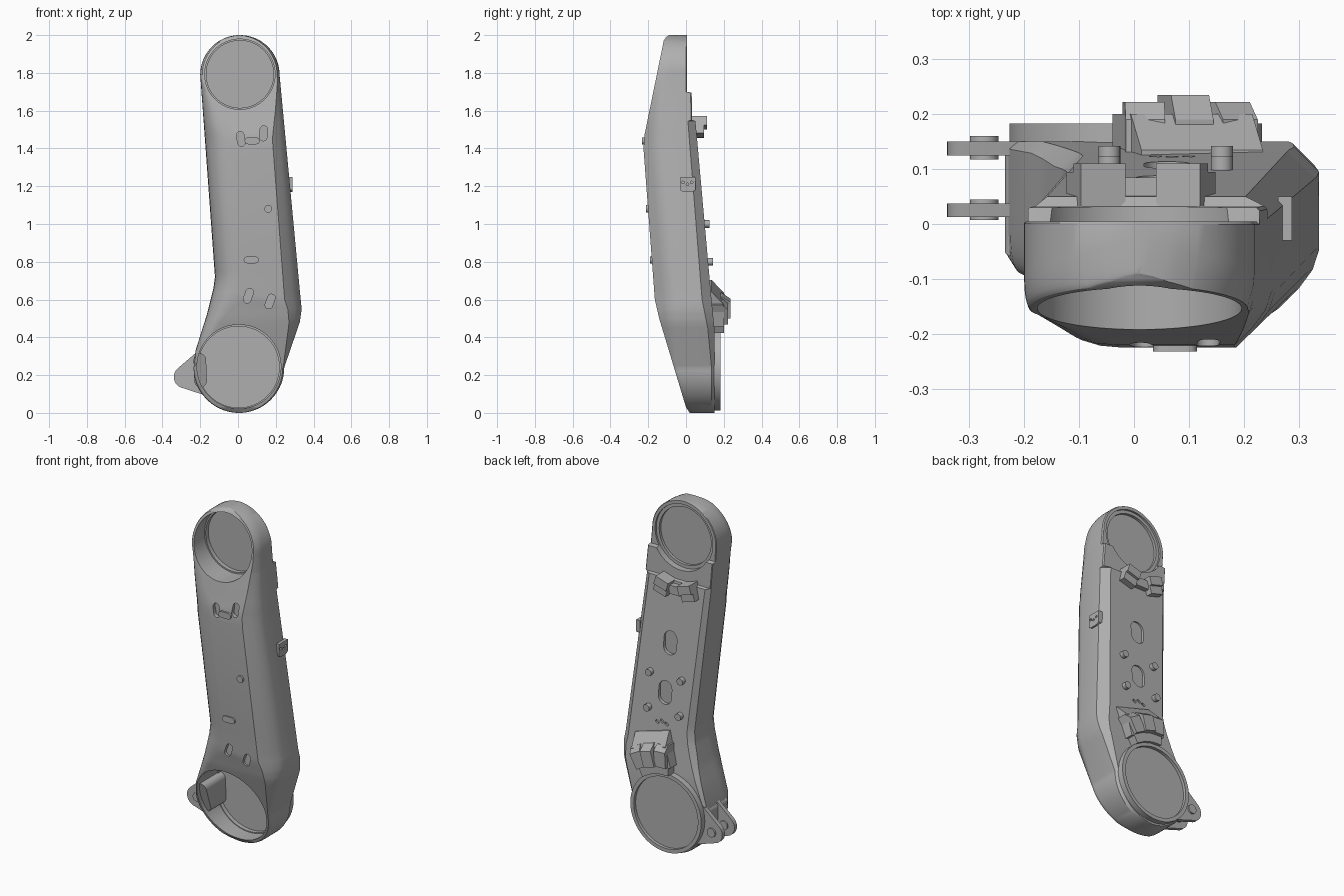
import bpy, bmesh
from math import sin, cos, pi, sqrt, radians
from mathutils import Vector

if "Cube" in bpy.data.objects:
    bpy.data.objects.remove(bpy.data.objects["Cube"])

grey = bpy.data.materials.new("mid_grey")
grey.use_nodes = True
grey.diffuse_color = (0.43, 0.43, 0.43, 1)
grey.node_tree.nodes["Principled BSDF"].inputs["Base Color"].default_value = (0.43, 0.43, 0.43, 1)


def loft(name, loops):
    """Skin a list of equal-length closed loops and cap both ends."""
    bm = bmesh.new()
    rows = [[bm.verts.new(p) for p in loop] for loop in loops]
    n = len(rows[0])
    for a, b in zip(rows, rows[1:]):
        for i in range(n):
            j = (i + 1) % n
            bm.faces.new((a[i], a[j], b[j], b[i]))
    bm.faces.new(rows[0])
    bm.faces.new(rows[-1])
    bmesh.ops.recalc_face_normals(bm, faces=bm.faces)
    mesh = bpy.data.meshes.new(name)
    bm.to_mesh(mesh)
    bm.free()
    mesh.materials.append(grey)
    obj = bpy.data.objects.new(name, mesh)
    bpy.context.collection.objects.link(obj)
    return obj


def plate(name, outline, y0, y1):
    return loft(name, [[(x, y, z) for x, z in outline] for y in (y0, y1)])


def disc(name, x, z, r, y0, y1, n=64):
    ring = [(x + r * cos(2 * pi * i / n), z + r * sin(2 * pi * i / n)) for i in range(n)]
    return plate(name, ring, y0, y1)


def slot(name, x, z, length, r, tilt, y0, y1):
    """Rounded slot; tilt is measured from the x axis in degrees."""
    t, h = radians(tilt), length / 2 - r
    ring = []
    for end in (0, 1):
        s = 1 - 2 * end
        for i in range(9):
            a = t - pi / 2 + pi * i / 8 + pi * end
            ring.append((x + s * h * cos(t) + r * cos(a), z + s * h * sin(t) + r * sin(a)))
    return plate(name, ring, y0, y1)


def cut(obj, cutter):
    mod = obj.modifiers.new("cut", 'BOOLEAN')
    mod.operation, mod.solver, mod.object = 'DIFFERENCE', 'EXACT', cutter
    bpy.context.view_layer.objects.active = obj
    bpy.ops.object.modifier_apply(modifier=mod.name)
    bpy.data.objects.remove(cutter)


def smooth(obj, angle=28):
    bpy.ops.object.select_all(action='DESELECT')
    obj.select_set(True)
    bpy.context.view_layer.objects.active = obj
    bpy.ops.object.shade_smooth_by_angle(angle=radians(angle))


def lerp(table, z):
    """Piecewise linear lookup, table runs from high z to low z."""
    if z >= table[0][0]:
        return table[0][1]
    for (z0, v0), (z1, v1) in zip(table, table[1:]):
        if z >= z1:
            return v0 + (v1 - v0) * (z0 - z) / (z0 - z1)
    return table[-1][1]


# Shape of the arm along its height
TOP, LOW = (0.01, 1.79, 0.21), (0.005, 0.24, 0.24)
left = [(1.79, -.2), (.76, -.125), (.72, -.122), (.66, -.13), (.52, -.165), (.33, -.225), (.24, -.235)]
right = [(1.79, .22), (.64, .328), (.55, .337), (.48, .327), (.27, .255), (.24, .245)]
front = [(2, -.09), (1.99, -.105), (1.97, -.118), (1.47, -.22), (1.4, -.225), (.6, -.165), (.5, -.142), (.03, 0), (0, .02)]
back = [(1.7, .005), (1.695, .03), (1.55, .033), (1.545, .05), (.6, .135), (.45, .15), (0, .15)]
left_in = [(1.76, .015), (1.6, .09), (1.45, .15), (.75, .15), (.6, .14), (.48, .085), (.33, .022), (.22, .01)]
left_deep = [(1.76, .06), (1.6, .1), (1.45, .165), (.75, .165), (.6, .155), (.48, .13), (.33, .08), (.22, .03)]
right_in = [(1.76, .013), (1.6, .04), (1.45, .07), (.6, .085), (.45, .05), (.25, .008)]
right_deep = [(1.76, .06), (1.6, .07), (1.45, .1), (.6, .12), (.45, .08), (.25, .02)]
back_cut = [(1.55, .006), (1.545, .04), (.6, .05), (.4, .03), (.24, .015)]


def section(z):
    xl, xr = lerp(left, z), lerp(right, z)
    for cx, cz, r, s in ((*TOP, 1), (*LOW, -1)):
        if (z - cz) * s > 0:
            w = sqrt(max(r * r - (z - cz) ** 2, .0001))
            xl, xr = cx - w, cx + w
    yf, yb = lerp(front, z), lerp(back, z)
    lim = (xr - xl) * .4
    li, ri, bc = (min(lerp(t, z), lim) for t in (left_in, right_in, back_cut))
    ld, rd = lerp(left_deep, z), lerp(right_deep, z)
    pts = [(xl + bc * .6, yb), (xr - bc, yb), (xr, yb - bc), (xr, yf + rd)]
    pts += [(xr - ri * .16, yf + rd * .66), (xr - ri * .5, yf + rd * .34), (xr - ri, yf)]
    for i in range(8):  # rounded front left shoulder
        t = i / 7
        pts.append((xl + li * (1 - t) ** 2, yf + ld * t * t))
    pts.append((xl, yb - bc * .6))
    return [(x, y, z) for x, y in pts]


heights = {round(p[0], 4) for t in (left, right, front, back, left_in, right_in) for p in t}
heights |= {round(TOP[1] + TOP[2] * sin(pi / 2 * i / 18), 4) for i in range(18)}
heights |= {round(LOW[1] - LOW[2] * sin(pi / 2 * i / 18), 4) for i in range(18)}
body = loft("arm_body", [section(z) for z in sorted(heights)])

# Upper and lower joint bores, each closed by a thin web
cut(body, disc("cutter", .01, 1.793, .186, -1, -.06, 96))
cut(body, disc("cutter", .01, 1.793, .178, -1, -.035, 96))
cut(body, disc("cutter", .01, 1.793, .187, -.006, .5, 96))
cut(body, disc("cutter", .01, 1.793, .168, -.022, .5, 96))
cut(body, disc("cutter", .005, .245, .222, -1, .125, 96))

# Slots in the front face
for x, z, length, tilt in ((.055, .62, .08, 70), (.17, .59, .08, 70), (.015, 1.45, .08, 100), (.135, 1.48, .08, 85)):
    cut(body, slot("cutter", x, z, length, .02, tilt, -.5, lerp(front, z) + .02))

# Oval openings and small marks in the back face
for x, z in ((.045, 1.19), (.06, .905)):
    cut(body, slot("cutter", x, z, .135, .042, 90, lerp(back, z) - .015, .5))
for i in range(3):
    cut(body, slot("cutter", .04 + .03 * i, .73 + .01 * (i % 2), .025, .008, 30, lerp(back, .73) - .01, .5))
smooth(body)

# Rear rim of the lower joint
rim = disc("lower_joint_rim", .003, .243, .23, .1, .183, 96)
cut(rim, disc("cutter", .003, .243, .208, .165, .5, 96))
cut(rim, disc("cutter", .003, .243, .215, 0, .14, 96))
smooth(rim)

# Bulge in the lower bore wall, its front following the sloped opening
bulge = slot("bore_bulge", -.2, .225, .18, .033, 92, -.03, .145)
for v in bulge.data.vertices:
    if v.co.y < 0:
        v.co.y = lerp(front, v.co.z) + .025
smooth(bulge)

# Raised pads and button on the front face
for x, z in ((.07, .81), (.075, 1.44)):
    y = lerp(front, z)
    smooth(slot("front_pad", x, z, .08, .018, 0, y - .01, y + .03))
smooth(disc("front_button", .16, 1.08, .02, lerp(front, 1.08) - .012, -.15, 24))

# Posts on the back face
for x in (-.045, .16):
    for z in (1.0, .8):
        y = lerp(back, z)
        smooth(disc("back_post", x, z, .02, y - .03, y + .025, 24))


def clip(name, centre, angle, half, profile):
    """Block set radially around a joint; profile is (radius, y)."""
    a = radians(angle)
    out, side = Vector((sin(a), 0, cos(a))), Vector((cos(a), 0, -sin(a)))
    mid = Vector((centre[0], 0, centre[1]))
    return loft(name, [[mid + out * r + side * s * half + Vector((0, y, 0)) for r, y in profile]
                       for s in (-1, 1)])


# Lower clip: a sloped hood with three blocks fanned above the lower joint
clip("lower_clip_hood", (0, .24), 16, .115, [(.26, .1), (.26, .2), (.38, .2), (.45, .135), (.45, .1)])
for angle, top in ((3, .222), (16, .235), (29, .222)):
    clip("lower_clip_block", (0, .24), angle, .036,
         [(.23, .1), (.23, .2), (.28, .2), (.28, top), (.37, top), (.4, .19), (.4, .1)])

# Upper clip blocks fanned below the upper joint
upper = [(.24, .02), (.24, .11), (.29, .11), (.29, .095), (.335, .095), (.335, .02)]
for angle in (163, 196):
    clip("upper_clip", (.01, 1.79), angle, .042, upper)
clip("upper_clip_bridge", (.01, 1.79), 180, .04, [(.26, .02), (.26, .085), (.31, .085), (.31, .02)])

# Hinge lugs with bosses on the right hip of the lower joint
px, pz, pr = -.28, .19, .06
lug = [(-.2, .35), (-.215, .325)]
lug += [(px + pr * cos(radians(a)), pz + pr * sin(radians(a))) for a in range(130, 261, 10)]
lug += [(-.18, .095), (-.2, .15), (-.224, .25)]
for y0, y1, b0, b1 in ((.125, .15, .117, .16), (.013, .037, .007, .045)):
    smooth(plate("hinge_lug", lug, y0, y1))
    smooth(disc("hinge_boss", -.273, .19, .026, b0, b1, 32))

# Small plate with three holes on the left flank
edge = ((-.03, 1.18), (-.015, 1.17), (.035, 1.17), (.05, 1.18), (.05, 1.25), (-.03, 1.25))
tag = loft("side_tag", [[(x, y, z) for y, z in edge] for x in (.262, .288)])
for y, z in ((-.015, 1.22), (.008, 1.21), (.03, 1.22)):
    ring = [(y + .007 * cos(pi * i / 6), z + .007 * sin(pi * i / 6)) for i in range(12)]
    cut(tag, loft("cutter", [[(x, a, b) for a, b in ring] for x in (.278, .3)]))
